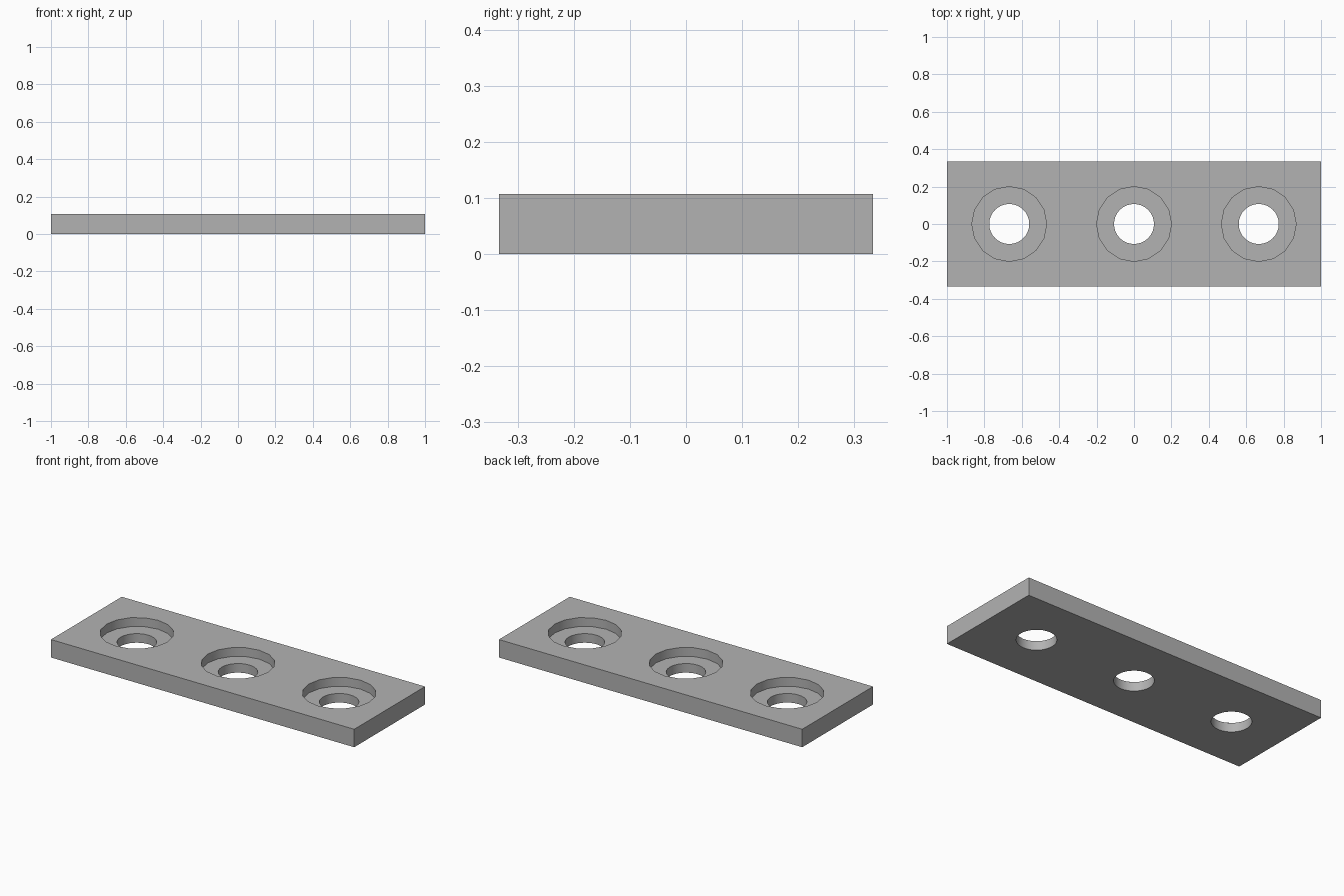
import bpy
import math

if "Cube" in bpy.data.objects:
    bpy.data.objects.remove(bpy.data.objects["Cube"], do_unlink=True)

LENGTH, WIDTH, HEIGHT = 2.0, 0.667, 0.107
SPACING = 0.667
LEDGE = 0.054
RECESS_RADIUS, HOLE_RADIUS = 0.2, 0.107

# Single grey material
grey = bpy.data.materials.new("plain_grey")
grey.use_nodes = True
colour = (0.45, 0.45, 0.45, 1.0)
grey.diffuse_color = colour
for node in grey.node_tree.nodes:
    if node.type == "BSDF_PRINCIPLED":
        node.inputs["Base Color"].default_value = colour


def cut_round(target, x, radius, bottom, top, sides):
    """Cut a vertical round pocket out of the target."""
    bpy.ops.mesh.primitive_cylinder_add(
        vertices=sides, radius=radius, depth=top - bottom,
        location=(x, 0, (top + bottom) / 2),
        rotation=(0, 0, math.pi / 2))
    cutter = bpy.context.object
    cutter.name = "hole_cutter"
    cutter.hide_render = True
    cutter.data.materials.append(grey)
    bpy.ops.object.select_all(action="DESELECT")
    target.select_set(True)
    bpy.context.view_layer.objects.active = target
    mod = target.modifiers.new("cut", "BOOLEAN")
    mod.operation = "DIFFERENCE"
    mod.solver = "EXACT"
    mod.object = cutter
    bpy.ops.object.modifier_apply(modifier=mod.name)
    bpy.data.objects.remove(cutter, do_unlink=True)


# Flat rectangular plate
bpy.ops.mesh.primitive_cube_add(size=1, location=(0, 0, HEIGHT / 2))
plate = bpy.context.object
plate.name = "mounting_plate"
plate.scale = (LENGTH, WIDTH, HEIGHT)
bpy.ops.object.transform_apply(location=True, rotation=False, scale=True)
plate.data.materials.append(grey)

# Three counterbored holes along the middle
for i in (-1, 0, 1):
    x = i * SPACING
    cut_round(plate, x, RECESS_RADIUS, LEDGE, HEIGHT + 0.1, 16)
    cut_round(plate, x, HOLE_RADIUS, -0.1, HEIGHT + 0.1, 32)

# Smooth hole walls, crisp rims
bpy.ops.object.shade_smooth_by_angle(angle=math.radians(30))
